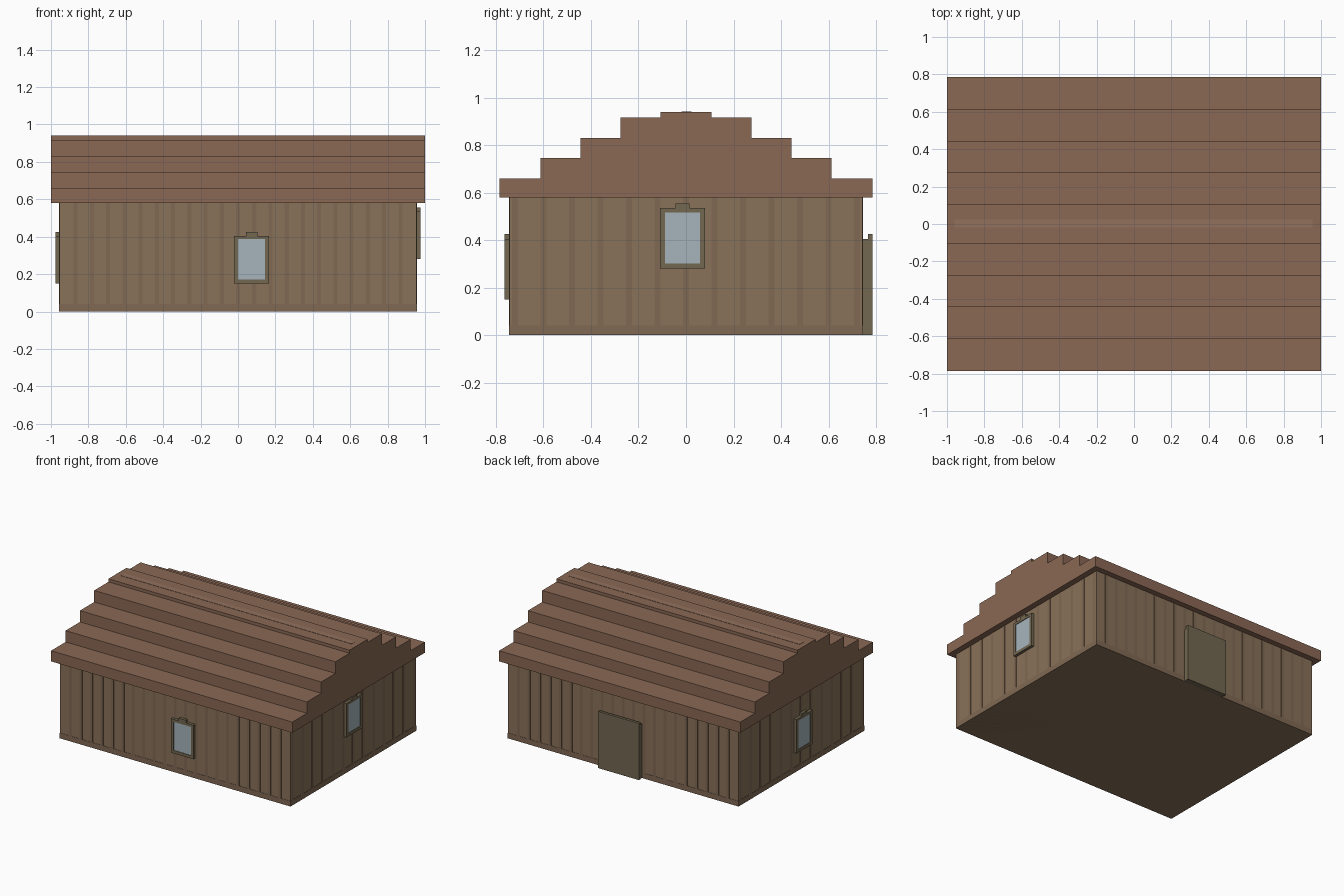
import bpy, bmesh

if "Cube" in bpy.data.objects:
    bpy.data.objects.remove(bpy.data.objects["Cube"])

def material(name, rgb):
    m = bpy.data.materials.new(name)
    m.diffuse_color = (*rgb, 1)
    m.use_nodes = True
    m.node_tree.nodes["Principled BSDF"].inputs["Base Color"].default_value = m.diffuse_color
    return m

WALL = material("wall_wood", (0.25, 0.165, 0.10))
BATTEN = material("batten_wood", (0.215, 0.14, 0.087))
ROOF = material("roof_brown", (0.255, 0.14, 0.09))
RIDGE = material("ridge_brown", (0.29, 0.165, 0.11))
TRIM = material("trim_olive", (0.17, 0.135, 0.08))
GLASS = material("glass_blue", (0.38, 0.46, 0.50))
HX, HY, EAVE = 0.955, 0.743, 0.58

def new_object(name, bm, mat):
    bmesh.ops.recalc_face_normals(bm, faces=bm.faces)
    me = bpy.data.meshes.new(name)
    bm.to_mesh(me)
    bm.free()
    me.materials.append(mat)
    ob = bpy.data.objects.new(name, me)
    bpy.context.collection.objects.link(ob)
    return ob

def boxes(name, mat, *bounds):
    """One object out of (x0, x1, y0, y1, z0, z1) boxes."""
    bm = bmesh.new()
    for x0, x1, y0, y1, z0, z1 in bounds:
        for v in bmesh.ops.create_cube(bm, size=1)["verts"]:
            v.co = (x1 if v.co.x > 0 else x0, y1 if v.co.y > 0 else y0, z1 if v.co.z > 0 else z0)
    return new_object(name, bm, mat)

def extrude(name, mat, points, vec):
    bm = bmesh.new()
    face = bm.faces.new([bm.verts.new(p) for p in points])
    ext = bmesh.ops.extrude_face_region(bm, geom=[face])
    bmesh.ops.translate(bm, vec=vec, verts=[g for g in ext["geom"] if isinstance(g, bmesh.types.BMVert)])
    return new_object(name, bm, mat)

# Wall block
boxes("walls", WALL, (-HX, HX, -HY, HY, 0, EAVE))

# Shallow battens and skirting on the walls
T = 0.002
bat = []
for i in range(-10, 11):
    x = i * 0.0868
    for y in (-HY, HY):
        bat.append((x - 0.011, x + 0.011, y - T, y + T, 0.04, EAVE))
for i in range(-6, 7):
    y = i * 0.12
    for x in (-HX, HX):
        bat.append((x - T, x + T, y - 0.013, y + 0.013, 0.04, EAVE))
boxes("wall_battens", BATTEN, *bat)
boxes("skirting", BATTEN, (-HX - T, HX + T, -HY - T, HY + T, 0, 0.04))

# Stepped gable roof
steps = [(0.785, 0.66), (0.613, 0.745), (0.443, 0.83), (0.275, 0.917), (0.107, 0.94)]
half, z = [], EAVE
for y, top in steps:
    half += [(y, z), (y, top)]
    z = top
profile = half + [(-y, z) for y, z in reversed(half)]
extrude("roof", ROOF, [(-1, y, z) for y, z in profile], (2, 0, 0))
boxes("ridge_strip", RIDGE, (-0.96, 0.955, -0.018, 0.024, 0.92, 0.942))
boxes("roof_vent", TRIM, (-0.81, -0.75, -0.59, -0.53, 0.60, 0.662))

# Windows: frame with a top tab, and a pane; built facing -y, then turned
def window(name, loc, w, angle):
    h, tab, b = 0.255, 0.03, 0.022
    frame = boxes(name + "_frame", TRIM,
                  (-w / 2, -w / 2 + b, -0.021, 0, 0, h), (w / 2 - b, w / 2, -0.021, 0, 0, h),
                  (-w / 2 + b, w / 2 - b, -0.021, 0, 0, b), (-w / 2 + b, w / 2 - b, -0.021, 0, h - 0.018, h),
                  (-tab, tab, -0.021, 0, h, h + 0.02))
    pane = boxes(name + "_pane", GLASS, (-w / 2 + b, w / 2 - b, -0.017, 0, b, h - 0.018))
    for ob in (frame, pane):
        ob.location = loc
        ob.rotation_euler.z = angle

window("front_window", (0.073, -HY, 0.15), 0.188, 0)
window("right_window", (HX, -0.015, 0.28), 0.19, 1.570796)
window("left_window", (-HX, -0.01, 0.15), 0.188, -1.570796)

# Back door: frame and slab
boxes("door_frame", TRIM, (-0.155, 0.175, HY - 0.003, 0.765, 0, 0.405))
boxes("door", TRIM, (-0.16, 0.18, 0.765, 0.785, 0, 0.425))
